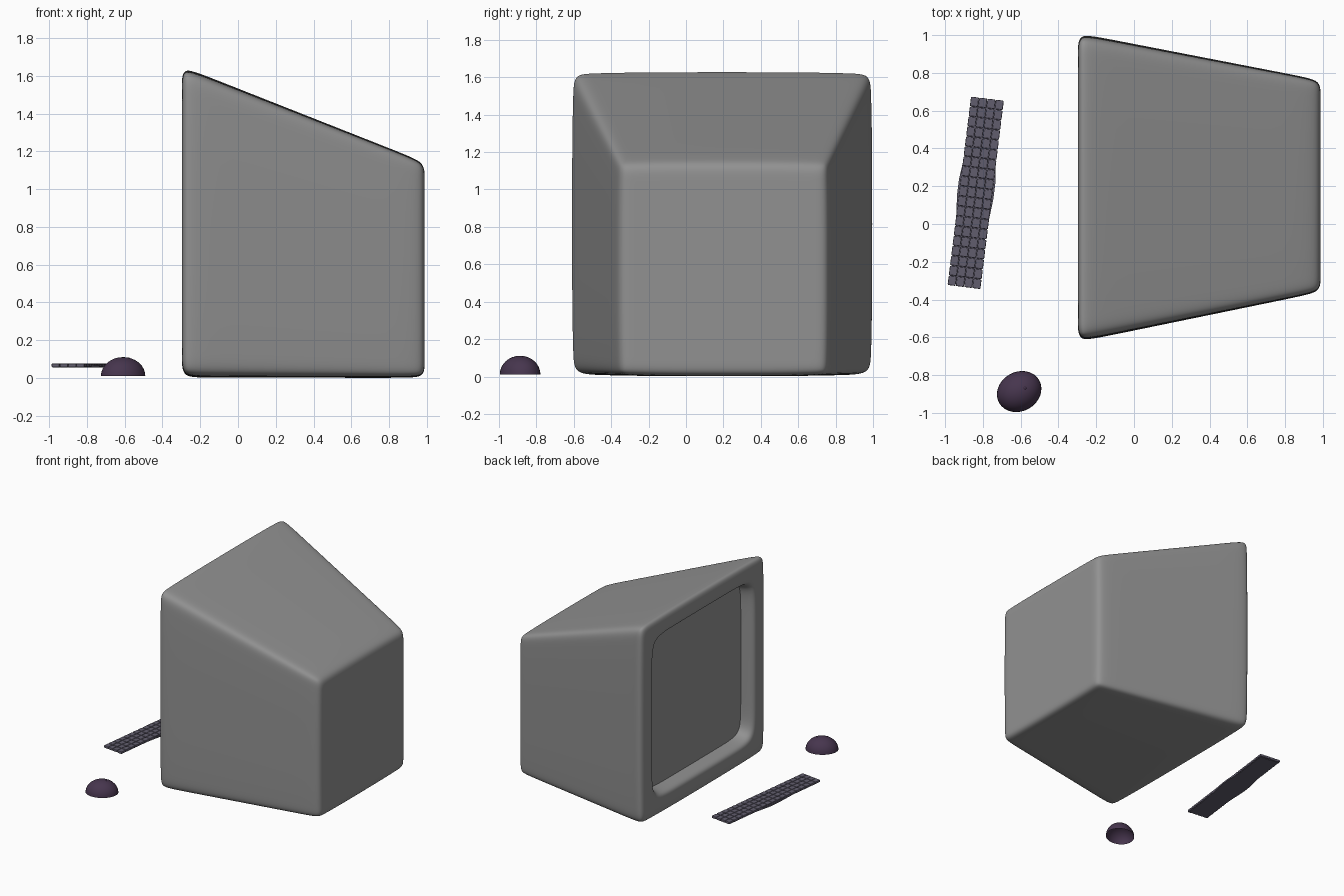
import bpy, bmesh
from math import radians
from mathutils import Vector, Matrix

if "Cube" in bpy.data.objects:
    bpy.data.objects.remove(bpy.data.objects["Cube"])


def add_object(name, bm, color):
    bmesh.ops.recalc_face_normals(bm, faces=bm.faces)
    mesh = bpy.data.meshes.new(name)
    bm.to_mesh(mesh)
    bm.free()
    obj = bpy.data.objects.new(name, mesh)
    bpy.context.collection.objects.link(obj)
    for p in mesh.polygons:
        p.material_index = 0
    mat = bpy.data.materials.new(name + "_paint")
    mat.diffuse_color = (*color, 1)
    mat.use_nodes = True
    mat.node_tree.nodes["Principled BSDF"].inputs["Base Color"].default_value = mat.diffuse_color
    mesh.materials.append(mat)
    return obj


def smooth(obj):
    for p in obj.data.polygons:
        p.use_smooth = True


def subdivide(obj, levels=3):
    m = obj.modifiers.new("round", 'SUBSURF')
    m.levels = m.render_levels = levels
    smooth(obj)


case_color = (.285, .285, .285)
key_color = (.12, .11, .155)
mouse_color = (.062, .036, .076)

# Monitor cage: unit cube with holding loops near the edges
bm = bmesh.new()
bmesh.ops.create_cube(bm, size=1, matrix=Matrix.Translation((.5, .5, .5)))
cuts = [(0, t) for t in (.085, .91)]
cuts += [(a, t) for a in (1, 2) for t in (.07, .24, .76, .93)]
for axis, t in cuts:
    n = Vector((0, 0, 0))
    n[axis] = 1
    bmesh.ops.bisect_plane(bm, geom=bm.verts[:] + bm.edges[:] + bm.faces[:],
                           plane_co=n * t, plane_no=n)
region = []
for f in bm.faces:
    c = f.calc_center_median()
    if c.x < .001 and .07 < c.y < .93 and .07 < c.z < .93:
        region.append(f)

# Taper from the large screen side to the small rear side, sides slightly bulged
for v in bm.verts:
    u, s, h = v.co
    y0, y1 = -.627 + .265 * u, 1.013 - .25 * u
    cs, ch = abs(2 * s - 1) ** 3, abs(2 * h - 1) ** 3
    s = .5 + (s - .5) * (1 - .016 * ch)
    h = .5 + (h - .5) * (1 - .016 * cs)
    v.co = (-.297 + 1.285 * u, y0 + (y1 - y0) * s, (1.652 - .508 * u) * h)
bmesh.ops.recalc_face_normals(bm, faces=bm.faces)

# Screen recess with a soft lip
for thickness, depth in ((.04, 0), (.025, .03), (.012, .075)):
    bmesh.ops.inset_region(bm, faces=region, thickness=thickness, use_even_offset=True)
    for v in {v for f in region for v in f.verts}:
        v.co.x += depth
for f in region:
    f.material_index = 1
screen_bm = bm.copy()
for b, keep in ((bm, 0), (screen_bm, 1)):
    bmesh.ops.delete(b, geom=[f for f in b.faces if f.material_index != keep],
                     context='FACES')
subdivide(add_object("monitor_case", bm, case_color))
screen = add_object("screen", screen_bm, case_color)
if screen.data.polygons[0].normal.x > 0:
    screen.data.flip_normals()
subdivide(screen)

# Keyboard
place = Matrix.Translation((-.838, .165, 0)) @ Matrix.Rotation(radians(-7.1), 4, 'Z')
W, L, COLS, ROWS = .177, 1.008, 4, 19
bm = bmesh.new()
for i in range(COLS):
    for j in range(ROWS):
        pos = ((i + .5) * W / COLS - W / 2, (j + .5) * L / ROWS - L / 2, .067)
        bmesh.ops.create_cube(bm, size=1, matrix=Matrix.Translation(pos)
                              @ Matrix.Diagonal((W / COLS - .002, L / ROWS - .003, .02, 1)))
keys = add_object("keyboard_keys", bm, key_color)
keys.matrix_world = place
bev = keys.modifiers.new("soft", 'BEVEL')
bev.width, bev.segments = .005, 2

# Base plate, slightly wider in the middle
half = [(.08, -.49), (.08, -.22), (.097, -.02), (.097, .06), (.08, .22), (.08, .49)]
outline = half + [(-x, y) for x, y in reversed(half)]
bm = bmesh.new()
face = bm.faces.new([bm.verts.new((x, y, .055)) for x, y in outline])
ext = bmesh.ops.extrude_face_region(bm, geom=[face])
for g in ext["geom"]:
    if isinstance(g, bmesh.types.BMVert):
        g.co.z = .068
add_object("keyboard_base", bm, key_color).matrix_world = place

# Mouse: open half ellipsoid with a tiny wheel
bm = bmesh.new()
bmesh.ops.create_uvsphere(bm, u_segments=32, v_segments=16, radius=1)
bmesh.ops.delete(bm, geom=[v for v in bm.verts if v.co.z < -.01], context='VERTS')
bmesh.ops.transform(bm, verts=bm.verts, matrix=Matrix.Diagonal((.122, .104, .1, 1)))
turn = Matrix.Translation((-.608, -.887, .011)) @ Matrix.Rotation(radians(30), 4, 'Z')
mouse = add_object("mouse_shell", bm, mouse_color)
if max(mouse.data.polygons, key=lambda p: p.center.z).normal.z < 0:
    mouse.data.flip_normals()
smooth(mouse)
mouse.matrix_world = turn
bm = bmesh.new()
bmesh.ops.create_uvsphere(bm, u_segments=12, v_segments=8, radius=.009)
wheel = add_object("mouse_wheel", bm, mouse_color)
smooth(wheel)
wheel.matrix_world = turn @ Matrix.Translation((.035, 0, .089))
